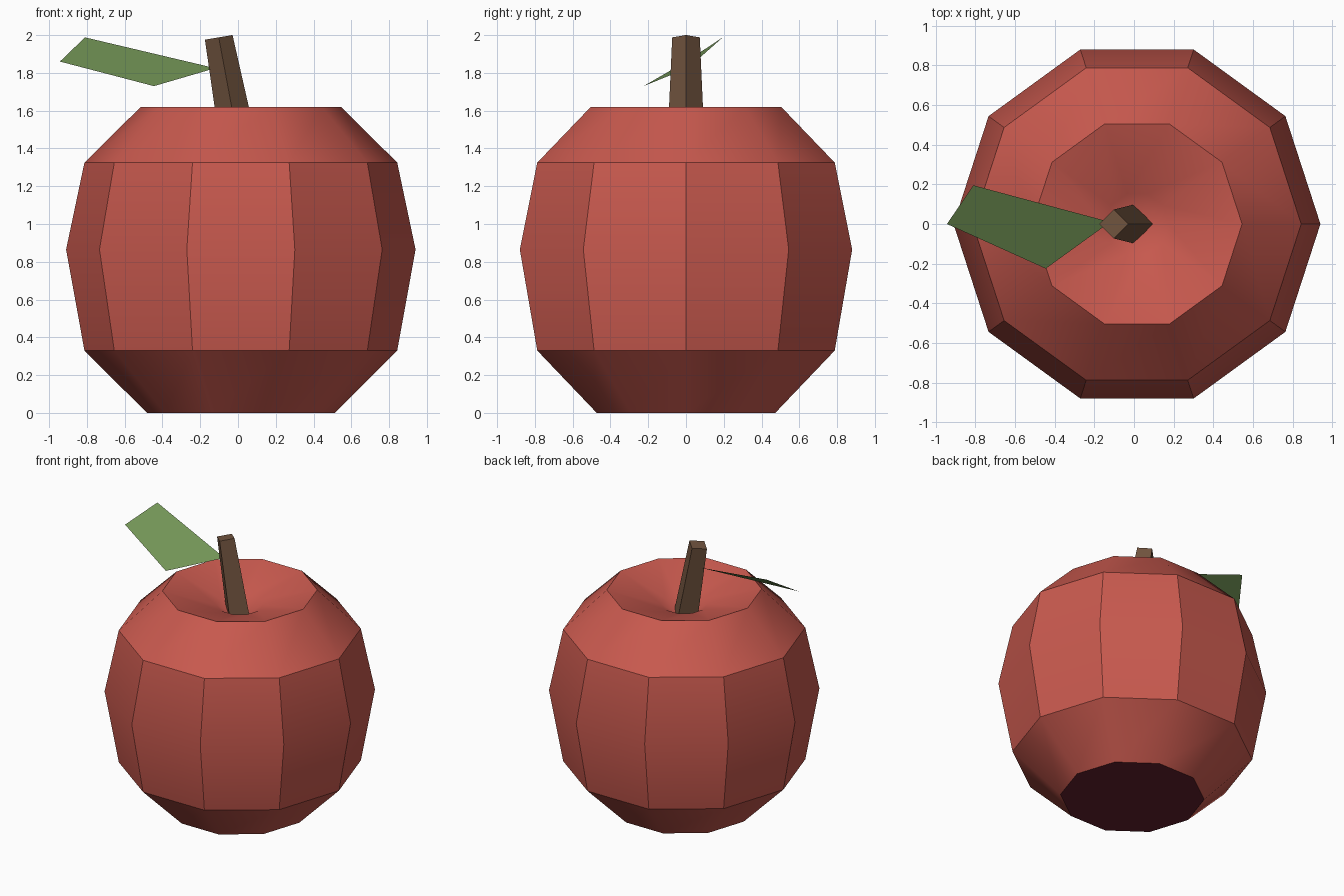
import bpy
import bmesh
import math
from mathutils import Vector

cube = bpy.data.objects.get("Cube")
if cube:
    bpy.data.objects.remove(cube, do_unlink=True)


def srgb(*channels):
    return [((c / 255 + 0.055) / 1.055) ** 2.4 for c in channels] + [1.0]


def material(name, colour):
    mat = bpy.data.materials.new(name)
    mat.use_nodes = True
    mat.diffuse_color = colour
    shader = next(n for n in mat.node_tree.nodes if n.type == 'BSDF_PRINCIPLED')
    shader.inputs["Base Color"].default_value = colour
    shader.inputs["Roughness"].default_value = 0.8
    return mat


red = material("apple red", srgb(200, 89, 78))
maroon = material("dark maroon", srgb(100, 31, 44))
brown = material("stem brown", srgb(112, 83, 62))
green = material("leaf green", srgb(114, 148, 86))


def finish(bm, name, *mats):
    mesh = bpy.data.meshes.new(name)
    bm.to_mesh(mesh)
    bm.free()
    obj = bpy.data.objects.new(name, mesh)
    bpy.context.collection.objects.link(obj)
    for mat in mats:
        mesh.materials.append(mat)
    return obj


def ring(bm, centre, radius, sides, tilt=0.0):
    """Ring of vertices, rising towards +x by the tilt slope."""
    verts = []
    for i in range(sides):
        a = math.tau * i / sides
        x, y = radius * math.cos(a), radius * math.sin(a)
        verts.append(bm.verts.new(Vector(centre) + Vector((x, y, x * tilt))))
    return verts


def bridge(bm, low, high):
    n = len(low)
    for i in range(n):
        j = (i + 1) % n
        bm.faces.new((low[i], low[j], high[j], high[i]))


# Apple body: ten-sided lathe with a dimple on top
SIDES = 10
profile = [(0.497, 0), (0.828, 0.33), (0.925, 0.865),
           (0.828, 1.325), (0.53, 1.62), (0.16, 1.51)]
bm = bmesh.new()
rings = [ring(bm, (0.015, 0, z), r, SIDES) for r, z in profile]
for low, high in zip(rings, rings[1:]):
    bridge(bm, low, high)
pit = bm.verts.new((0.01, 0, 1.41))
for i in range(SIDES):
    bm.faces.new((rings[-1][i], rings[-1][(i + 1) % SIDES], pit))
base = bm.faces.new(rings[0][::-1])
base.material_index = 1
body = finish(bm, "apple_body", red, maroon)
bpy.ops.object.select_all(action='DESELECT')
body.select_set(True)
bpy.context.view_layer.objects.active = body
bpy.ops.object.shade_smooth_by_angle(angle=math.radians(30))

# Stem: leaning, tapered four-sided post
bm = bmesh.new()
foot = ring(bm, (0, 0, 1.44), 0.098, 4)
tip = ring(bm, (-0.102, 0, 1.988), 0.073, 4, tilt=0.17)
bridge(bm, foot, tip)
bm.faces.new(foot[::-1])
bm.faces.new(tip)
finish(bm, "stem", brown)

# Leaf: one thin tilted blade
bm = bmesh.new()
outline = [(-0.12, 0.01, 1.825), (-0.81, 0.195, 1.988),
           (-0.943, 0, 1.86), (-0.445, -0.225, 1.73)]
bm.faces.new([bm.verts.new(p) for p in outline])
finish(bm, "leaf", green)
